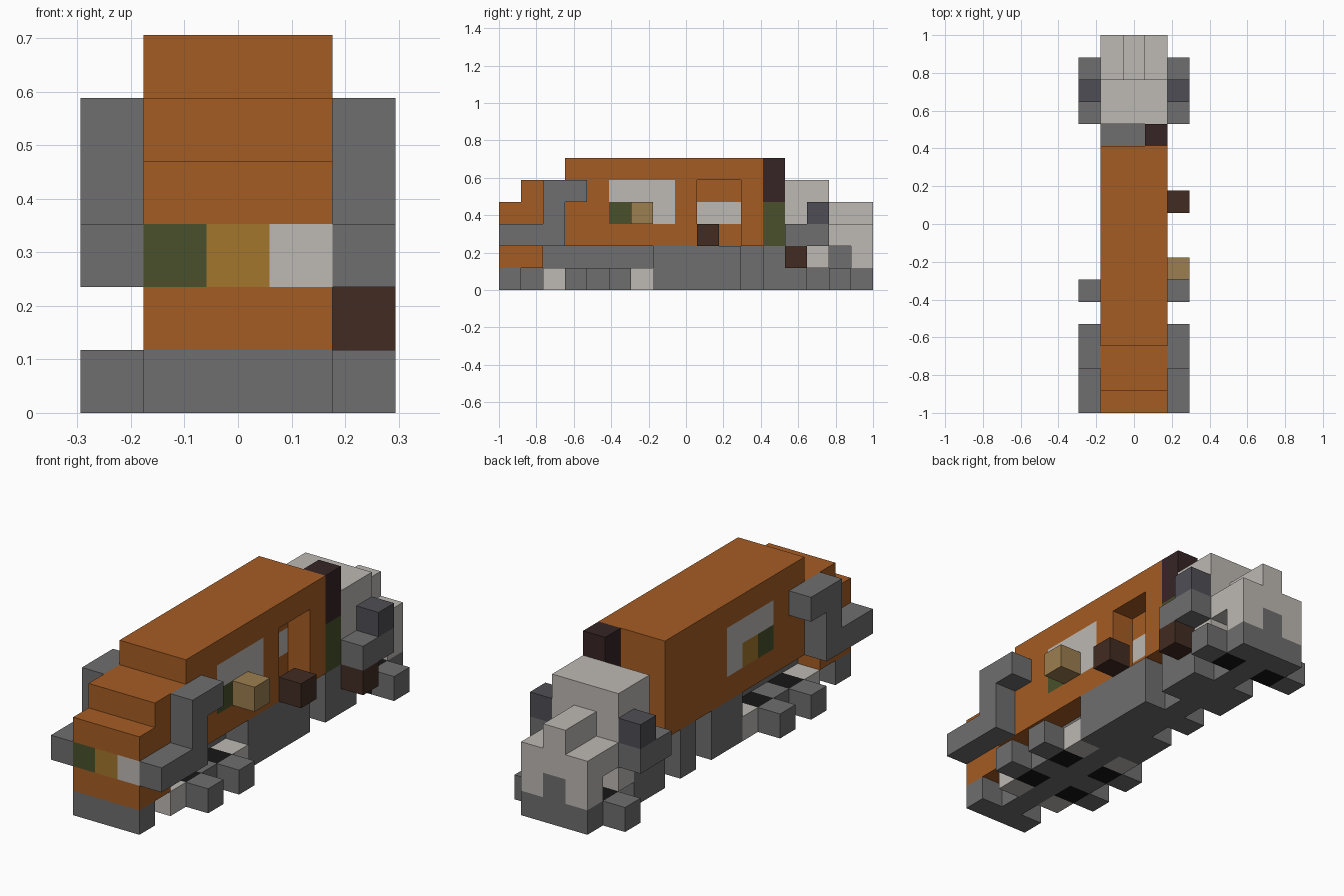
import bpy
import bmesh
from mathutils import Vector

cube = bpy.data.objects.get("Cube")
if cube:
    bpy.data.objects.remove(cube, do_unlink=True)

CELL = 2 / 17            # the model is 5 x 17 x 6 cells
CORNER = Vector((-2.5, -8.5, 0))


def colour(name, r, g, b):
    mat = bpy.data.materials.new(name)
    mat.use_nodes = True
    mat.diffuse_color = (r, g, b, 1)
    bsdf = mat.node_tree.nodes["Principled BSDF"]
    bsdf.inputs["Base Color"].default_value = (r, g, b, 1)
    bsdf.inputs["Roughness"].default_value = 0.9
    return mat


orange = colour("orange", .376, .107, .017)
grey = colour("mid grey", .156, .156, .156)
white = colour("warm white", .51, .485, .455)
slate = colour("dark grey", .076, .076, .091)
black = colour("black", .008, .008, .008)
green = colour("dark green", .065, .08, .023)
gold = colour("gold", .366, .181, .027)
tan = colour("tan", .33, .21, .08)
brown = colour("brown", .054, .025, .016)
maroon = colour("maroon", .037, .018, .019)


def part(name, mat, *boxes, mirror=False):
    """Blocks given as cell position (x, y, z) and size in cells."""
    bm = bmesh.new()
    for x, y, z, w, d, h in boxes:
        for left in ([x, 5 - x - w] if mirror else [x]):
            low = Vector((left, y, z)) + CORNER
            size = Vector((w, d, h))
            verts = bmesh.ops.create_cube(bm, size=1)["verts"]
            for v in verts:
                v.co = (low + (v.co + Vector((.5, .5, .5))) * size) * CELL
            # drop nothing: every block stays a closed box
    mesh = bpy.data.meshes.new(name)
    bm.to_mesh(mesh)
    bm.free()
    mesh.materials.append(mat)
    obj = bpy.data.objects.new(name, mesh)
    bpy.context.collection.objects.link(obj)
    return obj


# Chassis: central spine, bumpers and side sills
part("chassis_spine", grey, (2, 1, 0, 1, 15, 1), (2, 2, 1, 1, 12, 1),
     (2, 15, 1, 1, 2, 1))
part("front_bumper", grey, (1, 0, 0, 3, 1, 1))
part("back_bumper", grey, (1, 16, 0, 3, 1, 1))
part("side_sills", grey, (1, 7, 0, 1, 2, 2), (1, 10, 0, 1, 1, 2),
     (3, 7, 0, 1, 4, 2))
part("rear_sills", grey, (1, 12, 0, 1, 2, 2), mirror=True)

# Wheels
for name, y in (("first", 3), ("second", 5), ("back", 15)):
    part(name + "_tyres", black, (1, y, 0, 1, 1, 1), mirror=True)
    part(name + "_hubs", grey, (0, y, 0, 1, 1, 1), mirror=True)
part("axle_frames", grey, (1, 4, 0, 1, 1, 1), mirror=True)
part("axle_ends", white, (1, 2, 0, 1, 1, 1), (1, 6, 0, 1, 1, 1), mirror=True)

# Stepped nose with its lamp band
part("nose", orange, (1, 0, 1, 3, 2, 1), (1, 1, 2, 3, 2, 1),
     (1, 0, 3, 3, 3, 1), (1, 1, 4, 3, 2, 1))
for x, (side, mat) in enumerate((("right", green), ("middle", gold),
                                 ("left", white)), start=1):
    part(side + "_lamp", mat, (x, 0, 2, 1, 1, 1))

# Grey side guards
part("front_guards", grey, (0, 0, 2, 1, 3, 1), (0, 2, 3, 1, 1, 1),
     (0, 2, 4, 1, 2, 1), mirror=True)

# Cabin walls and roof, leaving a door recess on one side
part("cabin_roof", orange, (1, 3, 5, 3, 9, 1))
part("cabin_walls", orange, (1, 3, 2, 3, 6, 1), (1, 3, 3, 3, 2, 2),
     (1, 8, 2, 3, 1, 3), (1, 11, 2, 3, 1, 3))
part("door_recess_wall", orange, (1, 9, 2, 2, 2, 1), (1, 9, 3, 1, 2, 1),
     (1, 9, 4, 2, 2, 1))
part("door_window", white, (2, 9, 3, 1, 2, 1))
part("door_step", brown, (4, 9, 2, 1, 1, 1))

# Side windows
part("window_panes", white, (1, 5, 4, 3, 3, 1), (1, 7, 3, 3, 1, 1))
part("window_green", green, (1, 5, 3, 3, 1, 1))
part("window_gold", gold, (1, 6, 3, 3, 1, 1))
part("side_box", tan, (4, 6, 3, 1, 1, 1))

# Stack behind the cabin
part("stack_base", green, (3, 12, 2, 1, 1, 2))
part("stack_top", maroon, (3, 12, 4, 1, 1, 2))

# White rear section
part("rear_tower", white, (1, 13, 2, 3, 2, 3))
part("rear_arch_posts", white, (1, 14, 1, 1, 1, 1), (1, 16, 1, 1, 1, 1),
     mirror=True)
part("rear_core", white, (2, 14, 1, 1, 1, 1))
part("rear_deck", white, (1, 15, 2, 3, 2, 1))
part("rear_ridge", white, (2, 15, 3, 1, 2, 1))
part("rear_side_rails", grey, (0, 13, 2, 1, 2, 1), mirror=True)
part("rear_side_caps", slate, (0, 14, 3, 1, 1, 1), mirror=True)
part("rear_side_box", brown, (4, 13, 1, 1, 1, 1))
